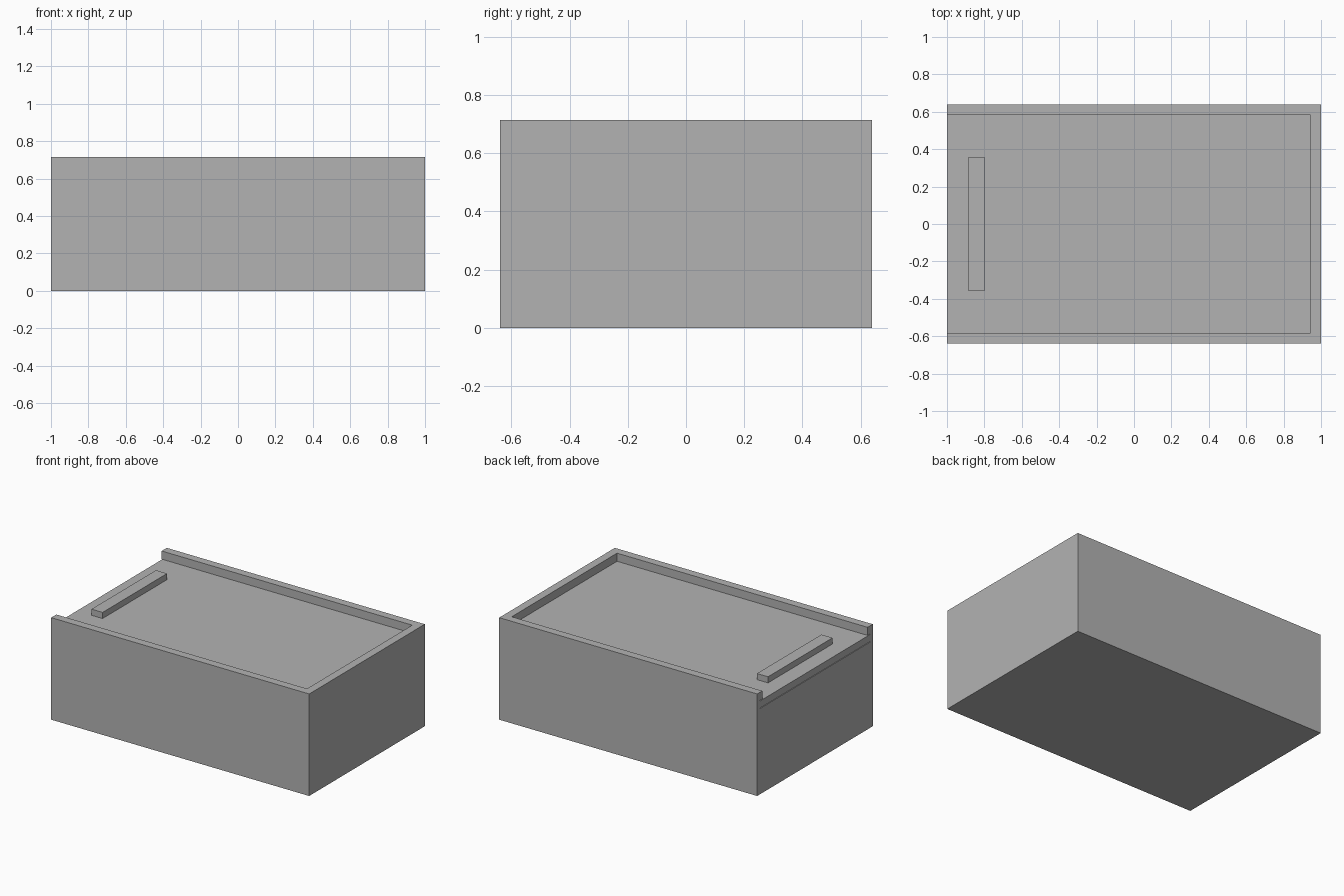
import bpy

# Remove the default cube
cube = bpy.data.objects.get("Cube")
if cube:
    bpy.data.objects.remove(cube, do_unlink=True)

LENGTH, WIDTH, HEIGHT = 2.0, 1.28, 0.715
WALL = 0.057          # wall, floor and lip thickness
GROOVE = 0.028        # how far the lid runs into the walls
GAP = 0.004           # sliding clearance
HALF_X, HALF_Y = LENGTH / 2, WIDTH / 2
LIP_Z = HEIGHT - WALL
LEDGE_Z = LIP_Z - WALL

grey = bpy.data.materials.new("plain grey")
grey.use_nodes = True
GREY = (0.45, 0.45, 0.45, 1)
grey.diffuse_color = GREY
grey.node_tree.nodes["Principled BSDF"].inputs["Base Color"].default_value = GREY


def block(name, x, y, z):
    """Box spanning the given (low, high) ranges."""
    spans = (x, y, z)
    bpy.ops.mesh.primitive_cube_add(size=1, location=[(a + b) / 2 for a, b in spans])
    obj = bpy.context.object
    obj.name = name
    obj.scale = [b - a for a, b in spans]
    bpy.ops.object.transform_apply(location=False, rotation=False, scale=True)
    obj.data.materials.append(grey)
    return obj


def cut(target, x, y, z):
    """Subtract a block from the target, then discard the cutter."""
    cutter = block("cutter", x, y, z)
    cutter.hide_render = True
    mod = target.modifiers.new("cut", "BOOLEAN")
    mod.operation = "DIFFERENCE"
    mod.solver = "EXACT"
    mod.object = cutter
    bpy.context.view_layer.objects.active = target
    bpy.ops.object.modifier_apply(modifier=mod.name)
    bpy.data.objects.remove(cutter, do_unlink=True)


def around(half):
    return (-half, half)


# Box body with hollow inside, open-ended top and lid groove
body = block("box_body", around(HALF_X), around(HALF_Y), (0, HEIGHT))
inner_x, inner_y = HALF_X - WALL, HALF_Y - WALL
open_end = -HALF_X - 0.1
cut(body, around(inner_x), around(inner_y), (WALL, LEDGE_Z + 0.02))
cut(body, (open_end, inner_x), around(inner_y), (LEDGE_Z + 0.01, HEIGHT + 0.1))
cut(body, (open_end, inner_x + GROOVE), around(inner_y + GROOVE), (LEDGE_Z, LIP_Z))

# Sliding lid running in the groove
lid_top = LIP_Z - GAP
block("sliding_lid", (-HALF_X, inner_x + GROOVE - GAP),
      around(inner_y + GROOVE - GAP), (LEDGE_Z + GAP, lid_top))

# Raised grip bar near the open end
block("lid_grip", (-0.886, -0.80), around(0.357), (lid_top - 0.01, lid_top + 0.043))
